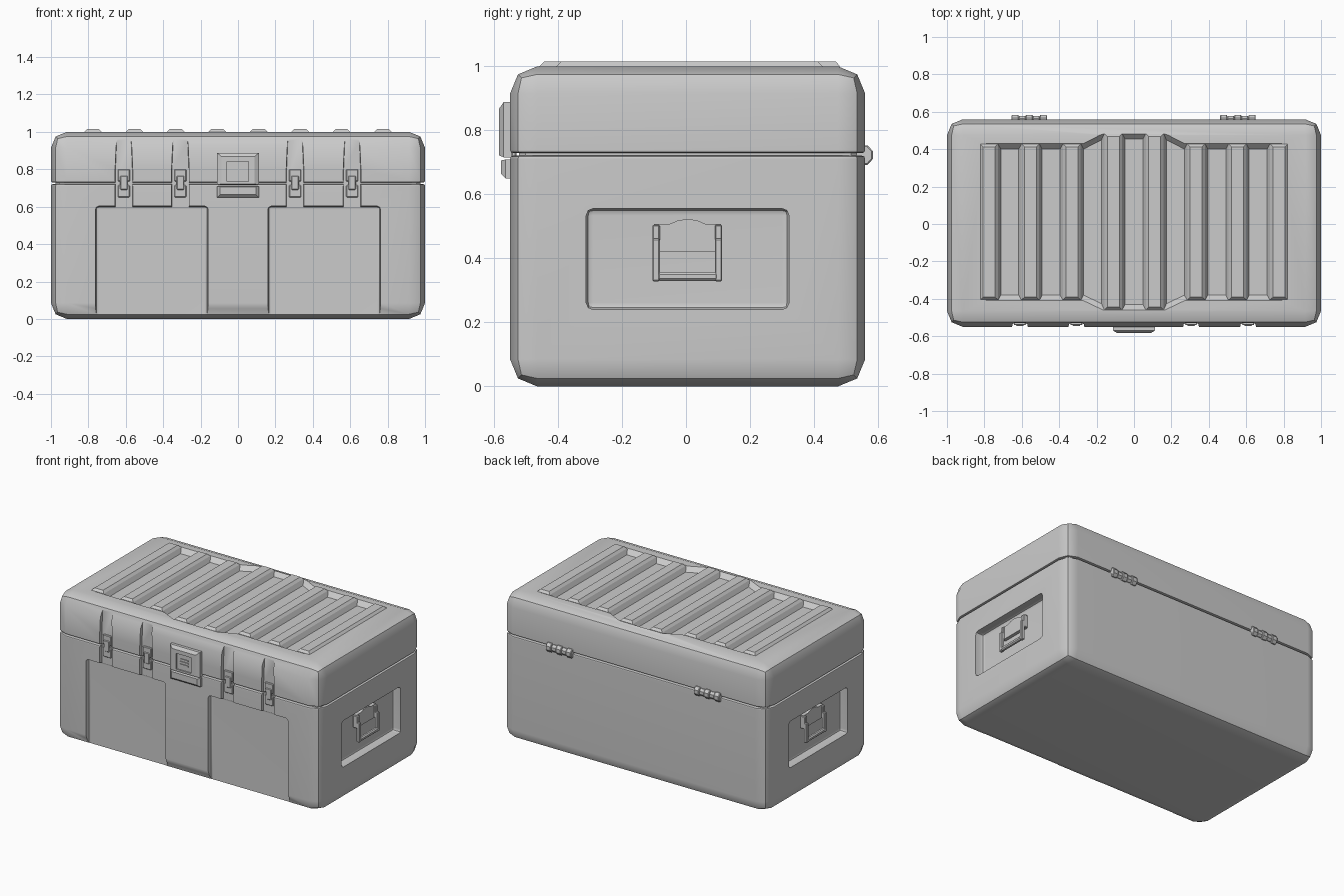
import bpy, bmesh, math
from mathutils import Vector

if "Cube" in bpy.data.objects:
    bpy.data.objects.remove(bpy.data.objects["Cube"])


def finish(name, bm):
    bmesh.ops.recalc_face_normals(bm, faces=bm.faces)
    me = bpy.data.meshes.new(name)
    bm.to_mesh(me)
    bm.free()
    ob = bpy.data.objects.new(name, me)
    bpy.context.collection.objects.link(ob)
    return ob


def box_bm(lo, hi, bevel=0.0, seg=1):
    bm = bmesh.new()
    bmesh.ops.create_cube(bm, size=1)
    for v in bm.verts:
        v.co = Vector([(a + b) / 2 + c * abs(b - a) for a, b, c in zip(lo, hi, v.co)])
    if bevel:
        bmesh.ops.bevel(bm, geom=bm.edges[:], offset=bevel, segments=seg,
                        profile=0.5, affect='EDGES')
    return bm


def box(name, lo, hi, bevel=0.0, seg=1):
    return finish(name, box_bm(lo, hi, bevel, seg))


def loft(name, *rings):
    """Skin rings of equal point count and cap both ends."""
    bm = bmesh.new()
    rows = [[bm.verts.new(p) for p in r] for r in rings]
    n = len(rows[0])
    for a, b in zip(rows, rows[1:]):
        for i in range(n):
            bm.faces.new((a[i], a[(i + 1) % n], b[(i + 1) % n], b[i]))
    bm.faces.new(rows[0])
    bm.faces.new(rows[-1])
    return finish(name, bm)


def cut(targets, cutter):
    cutter.hide_render = True
    for t in targets:
        m = t.modifiers.new('cut', 'BOOLEAN')
        m.operation, m.solver, m.object = 'DIFFERENCE', 'EXACT', cutter
        bpy.context.view_layer.objects.active = t
        bpy.ops.object.modifier_apply(modifier=m.name)
    bpy.data.objects.remove(cutter)


def shell_half(name, z, upper):
    """One half of the rounded case, split at z with a softened rim."""
    bm = box_bm((-1, -0.55, 0), (1, 0.56, 1), 0.085, 2)
    bmesh.ops.bisect_plane(bm, geom=bm.verts[:] + bm.edges[:] + bm.faces[:],
                           plane_co=(0, 0, z), plane_no=(0, 0, 1),
                           clear_inner=upper, clear_outer=not upper)
    rim = [e for e in bm.edges if e.is_boundary]
    bmesh.ops.contextual_create(bm, geom=rim)
    rim = [e for e in bm.edges if all(abs(v.co.z - z) < 1e-4 for v in e.verts)]
    bmesh.ops.bevel(bm, geom=rim, offset=0.01, segments=2, profile=0.5, affect='EDGES')
    return finish(name, bm)


# main shells and the core behind the seam
body = shell_half('case_body', 0.721, False)
lid = shell_half('case_lid', 0.729, True)
box('seam_core', (-0.975, -0.522, 0.7), (0.975, 0.535, 0.75), 0.02)

# recessed front panels, open at the bottom
for s in (-1, 1):
    xa, xb = sorted((s * 0.16, s * 0.762))
    cut([body], box('panel_cutter', (xa, -0.75, -0.15), (xb, -0.52, 0.603), 0.018, 2))

# strap channels across lid and body, each with a small catch
for x in (-0.61, -0.308, 0.305, 0.61):
    def ring(y, w):
        return [(x + a * w, y, z) for a, z in
                ((-1, 0.585), (1, 0.585), (1, 0.8), (0.86, 0.95), (0.6, 0.972),
                 (-0.6, 0.972), (-0.86, 0.95), (-1, 0.8))]
    cut([body, lid], loft('channel_cutter', ring(-0.6, 0.053), ring(-0.53, 0.045)))
    box('catch_plate', (x - 0.032, -0.541, 0.735), (x + 0.032, -0.52, 0.8), 0.004)
    box('catch_base', (x - 0.032, -0.541, 0.65), (x + 0.032, -0.52, 0.715), 0.004)
    box('catch_bar', (x - 0.02, -0.546, 0.69), (x + 0.02, -0.53, 0.765), 0.004)

# recessed ribbed field on the lid
def field(z, i):
    f, b, fm, bm_ = -0.41 + i, 0.43 - i, -0.46 + i, 0.484 - i
    return [(-0.79, f, z), (-0.27, f, z), (-0.165, fm, z), (0.165, fm, z),
            (0.27, f, z), (0.79, f, z), (0.79, b, z), (0.27, b, z),
            (0.165, bm_, z), (-0.165, bm_, z), (-0.27, b, z), (-0.79, b, z)]
cut([lid], loft('field_cutter', field(0.97, 0.03), field(1.0, 0), field(1.05, -0.002)))

for i in range(8):
    x = -0.775 + i * 0.2214
    f, b = (-0.458, 0.482) if i in (3, 4) else (-0.405, 0.427)
    def rect(z, w, d):
        return [(x - w, f + d, z), (x + w, f + d, z), (x + w, b - d, z), (x - w, b - d, z)]
    loft('lid_rib', rect(0.96, 0.068, 0), rect(1.0, 0.047, 0), rect(1.015, 0.032, 0.014))

# side recesses and drop handles
for s in (-1, 1):
    xa, xb = sorted((s * 0.94, s * 1.15))
    cut([body], box('side_cutter', (xa, -0.312, 0.24), (xb, 0.322, 0.556), 0.022, 2))
    prof = [(-0.1, 0.42), (0.11, 0.42), (0.11, 0.508), (0.06, 0.508), (0.035, 0.519),
            (0.005, 0.523), (-0.025, 0.519), (-0.05, 0.508), (-0.1, 0.508)]
    loft('handle_plate', [(s * 0.935, y, z) for y, z in prof],
         [(s * 0.962, y, z) for y, z in prof])

    def part(name, x0, x1, y0, y1, z0, z1, bv=0.004):
        box(name, (min(s * x0, s * x1), y0, z0), (max(s * x0, s * x1), y1, z1), bv)
    for y0, y1 in ((-0.105, -0.082), (0.09, 0.113)):
        part('handle_arm', 0.965, 0.988, y0, y1, 0.328, 0.462)
        part('handle_pivot', 0.938, 0.975, y0, y1, 0.42, 0.505)
    part('handle_grip', 0.964, 0.99, -0.09, 0.1, 0.33, 0.356, 0.007)

# central lock plate: upper and lower halves
def plate(y, w, z0, z1):
    return [(-w, y, z0), (w, y, z0), (w, y, z1), (-w, y, z1)]
lock = loft('lock_plate', plate(-0.53, 0.112, 0.716, 0.888),
            plate(-0.57, 0.112, 0.716, 0.888), plate(-0.584, 0.088, 0.722, 0.868))
cut([lock], box('lock_cutter', (-0.058, -0.62, 0.735), (0.055, -0.575, 0.842)))
loft('lock_base', plate(-0.53, 0.112, 0.65, 0.709),
     plate(-0.564, 0.112, 0.65, 0.709), plate(-0.578, 0.095, 0.664, 0.706))
# plain grille in the lock window
for i in range(3):
    z = 0.768 + i * 0.018
    box('lock_grille', (-0.033, -0.58, z), (0.03, -0.572, z + 0.008))

# rear hinges with alternating knuckles
for cx in (-0.56, 0.555):
    for k in range(5):
        r = 0.03 if k % 2 == 0 else 0.024
        x0 = cx - 0.095 + k * 0.038
        def circ(x, q):
            return [(x, 0.556 + q * math.cos(t * math.pi / 4 + math.pi / 8),
                     0.723 + q * 1.1 * math.sin(t * math.pi / 4 + math.pi / 8))
                    for t in range(8)]
        loft('hinge_knuckle', circ(x0, r - 0.004), circ(x0 + 0.004, r),
             circ(x0 + 0.034, r), circ(x0 + 0.038, r - 0.004))

# smooth rounded shells, keep creases sharp
bpy.ops.object.select_all(action='DESELECT')
for ob in (body, lid):
    ob.select_set(True)
bpy.context.view_layer.objects.active = body
bpy.ops.object.shade_smooth_by_angle(angle=math.radians(35))
for ob in (body, lid):
    wn = ob.modifiers.new('weighted', 'WEIGHTED_NORMAL')
    wn.keep_sharp = True
